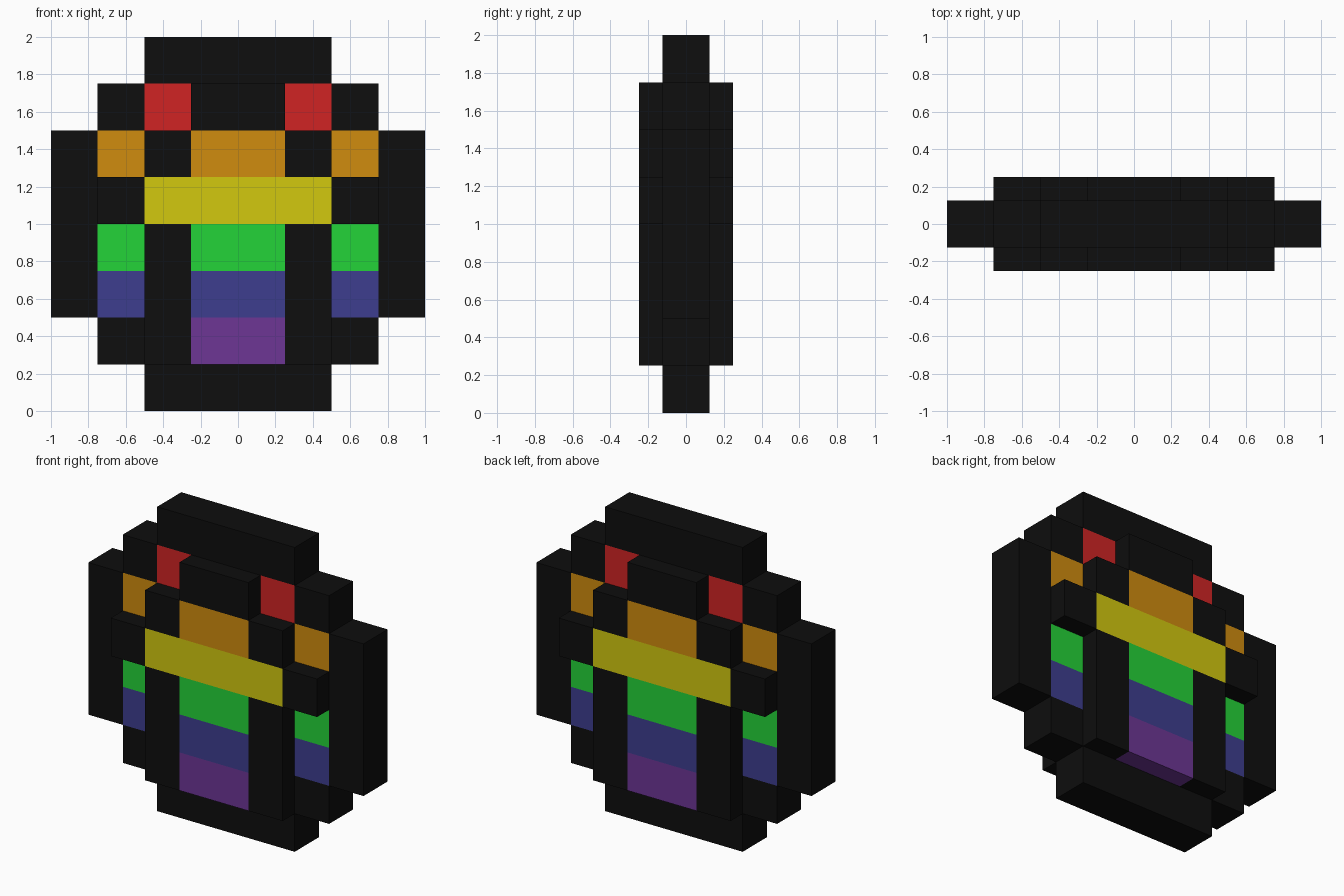
import bpy
import bmesh

if "Cube" in bpy.data.objects:
    bpy.data.objects.remove(bpy.data.objects["Cube"])

U = 0.25                     # size of one block
THIN, THICK = 0.125, 0.25    # half depths


def srgb(c):
    c /= 255
    return c / 12.92 if c <= 0.04045 else ((c + 0.055) / 1.055) ** 2.4


def material(name, rgb):
    m = bpy.data.materials.new(name)
    m.diffuse_color = (*[srgb(c) for c in rgb], 1)
    m.use_nodes = True
    m.node_tree.nodes["Principled BSDF"].inputs["Base Color"].default_value = m.diffuse_color
    return m


MATS = {n: material(n, c) for n, c in {
    "black": (14, 14, 14), "red": (208, 36, 36), "orange": (208, 140, 14),
    "yellow": (210, 200, 15), "green": (36, 211, 56), "blue": (61, 61, 143),
    "purple": (109, 54, 149)}.items()}


def block(name, color, x0, x1, z0, z1, depth, pair=False):
    """Box given in block units; pair=True adds its mirror image across x = 0."""
    bm = bmesh.new()
    for s in ((1, -1) if pair else (1,)):
        verts = bmesh.ops.create_cube(bm, size=1)["verts"]
        for v in verts:
            v.co.x = s * (x0 + x1) / 2 * U + v.co.x * (x1 - x0) * U
            v.co.y *= 2 * depth
            v.co.z = (z0 + z1) / 2 * U + v.co.z * (z1 - z0) * U
    me = bpy.data.meshes.new(name)
    bm.to_mesh(me)
    bm.free()
    me.materials.append(MATS[color])
    bpy.context.collection.objects.link(bpy.data.objects.new(name, me))


# Outer black rim
block("top_rim", "black", -2, 2, 7, 8, THIN)
block("bottom_rim", "black", -2, 2, 0, 1, THIN)
block("side_rims", "black", 3, 4, 2, 6, THIN, True)
block("upper_corners", "black", 2, 3, 6, 7, THIN, True)
block("lower_corners", "black", 2, 3, 1, 2, THIN, True)

# Raised black ridges
block("top_ridge", "black", -1, 1, 6, 7, THICK)
block("upper_ridges", "black", 1, 2, 5, 6, THICK, True)
block("side_ridges", "black", 2, 3, 4, 5, THICK, True)
block("lower_ridges", "black", 1, 2, 1, 4, THICK, True)

# Recessed coloured panels
block("red_panels", "red", 1, 2, 6, 7, THIN, True)
block("orange_panels", "orange", 2, 3, 5, 6, THIN, True)
block("green_panels", "green", 2, 3, 3, 4, THIN, True)
block("blue_panels", "blue", 2, 3, 2, 3, THIN, True)

# Raised coloured centre stripes
block("orange_stripe", "orange", -1, 1, 5, 6, THICK)
block("yellow_stripe", "yellow", -2, 2, 4, 5, THICK)
block("green_stripe", "green", -1, 1, 3, 4, THICK)
block("blue_stripe", "blue", -1, 1, 2, 3, THICK)
block("purple_stripe", "purple", -1, 1, 1, 2, THICK)
